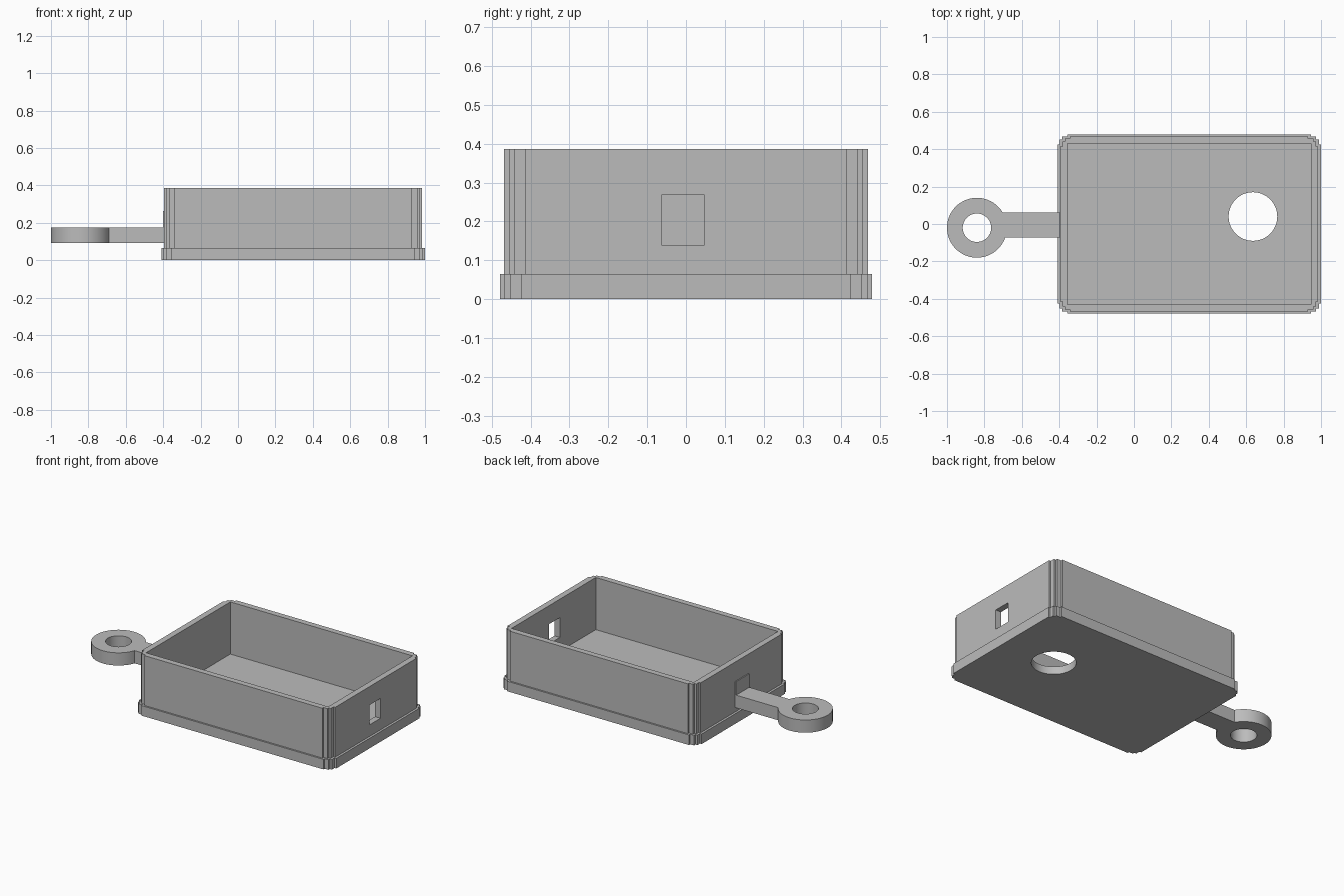
import bpy, bmesh, math

cube = bpy.data.objects.get("Cube")
if cube:
    bpy.data.objects.remove(cube)

grey = bpy.data.materials.new("plain_grey")
grey.use_nodes = True
COLOUR = (0.5, 0.5, 0.5, 1)
grey.diffuse_color = COLOUR
grey.node_tree.nodes["Principled BSDF"].inputs["Base Color"].default_value = COLOUR


def prism(name, outline, z0, z1):
    """Extrude a flat outline from z0 up to z1."""
    bm = bmesh.new()
    face = bm.faces.new([bm.verts.new((x, y, z0)) for x, y in outline])
    top = bmesh.ops.extrude_face_region(bm, geom=[face])["geom"]
    for v in top:
        if isinstance(v, bmesh.types.BMVert):
            v.co.z = z1
    bmesh.ops.recalc_face_normals(bm, faces=bm.faces)
    mesh = bpy.data.meshes.new(name)
    bm.to_mesh(mesh)
    bm.free()
    mesh.materials.append(grey)
    obj = bpy.data.objects.new(name, mesh)
    bpy.context.collection.objects.link(obj)
    return obj


def rect(x0, x1, y0, y1):
    return [(x0, y0), (x1, y0), (x1, y1), (x0, y1)]


def circle(cx, cy, r, n=64):
    return [(cx + r * math.cos(math.tau * i / n), cy + r * math.sin(math.tau * i / n))
            for i in range(n)]


def stepped_rect(cx, hx, hy):
    """Rectangle whose corners are small staircases."""
    a, b, c = 0.012, 0.026, 0.054
    steps = [(0, c), (a, c), (a, b), (b, b), (b, a), (c, a), (c, 0)]
    pts = []
    for sx, sy in ((1, 1), (-1, 1), (-1, -1), (1, -1)):
        corner = [(cx + sx * (hx - u), sy * (hy - v)) for u, v in steps]
        pts += corner if sx * sy > 0 else corner[::-1]
    return pts


def combine(target, tool, operation):
    """Apply a boolean and discard the tool."""
    mod = target.modifiers.new("boolean", 'BOOLEAN')
    mod.operation, mod.solver, mod.object = operation, 'EXACT', tool
    bpy.context.view_layer.objects.active = target
    bpy.ops.object.modifier_apply(modifier=mod.name)
    bpy.data.objects.remove(tool)


# Open tray: tall walls joined to a wider base rim
MID = 0.295
tray = prism("tray", stepped_rect(MID, 0.69, 0.468), 0.01, 0.387)
combine(tray, prism("base_rim", stepped_rect(MID, 0.705, 0.479), 0, 0.065), 'UNION')

# Cavity, round floor hole and side window
combine(tray, prism("cavity", rect(-0.356, 0.946, -0.43, 0.43), 0.05, 0.6), 'DIFFERENCE')
combine(tray, prism("floor_hole", circle(0.636, 0.04, 0.13), -0.1, 0.2), 'DIFFERENCE')
combine(tray, prism("window", rect(0.9, 1.1, -0.063, 0.048), 0.14, 0.268), 'DIFFERENCE')

# Hanging loop: ring, arm and mounting plate
ARM_Z = (0.093, 0.175)
loop = prism("hanging_loop", circle(-0.84, -0.02, 0.16), *ARM_Z)
combine(loop, prism("arm", rect(-0.72, -0.38, -0.072, 0.062), *ARM_Z), 'UNION')
combine(loop, prism("loop_hole", circle(-0.84, -0.02, 0.076), 0, 0.4), 'DIFFERENCE')
prism("mounting_plate", rect(-0.402, -0.37, -0.072, 0.062), ARM_Z[0], 0.262)

# Smooth the round surfaces while keeping edges sharp
bpy.ops.object.select_all(action='DESELECT')
for obj in (tray, loop):
    obj.select_set(True)
    bpy.context.view_layer.objects.active = obj
bpy.ops.object.shade_smooth_by_angle(angle=math.radians(30))
